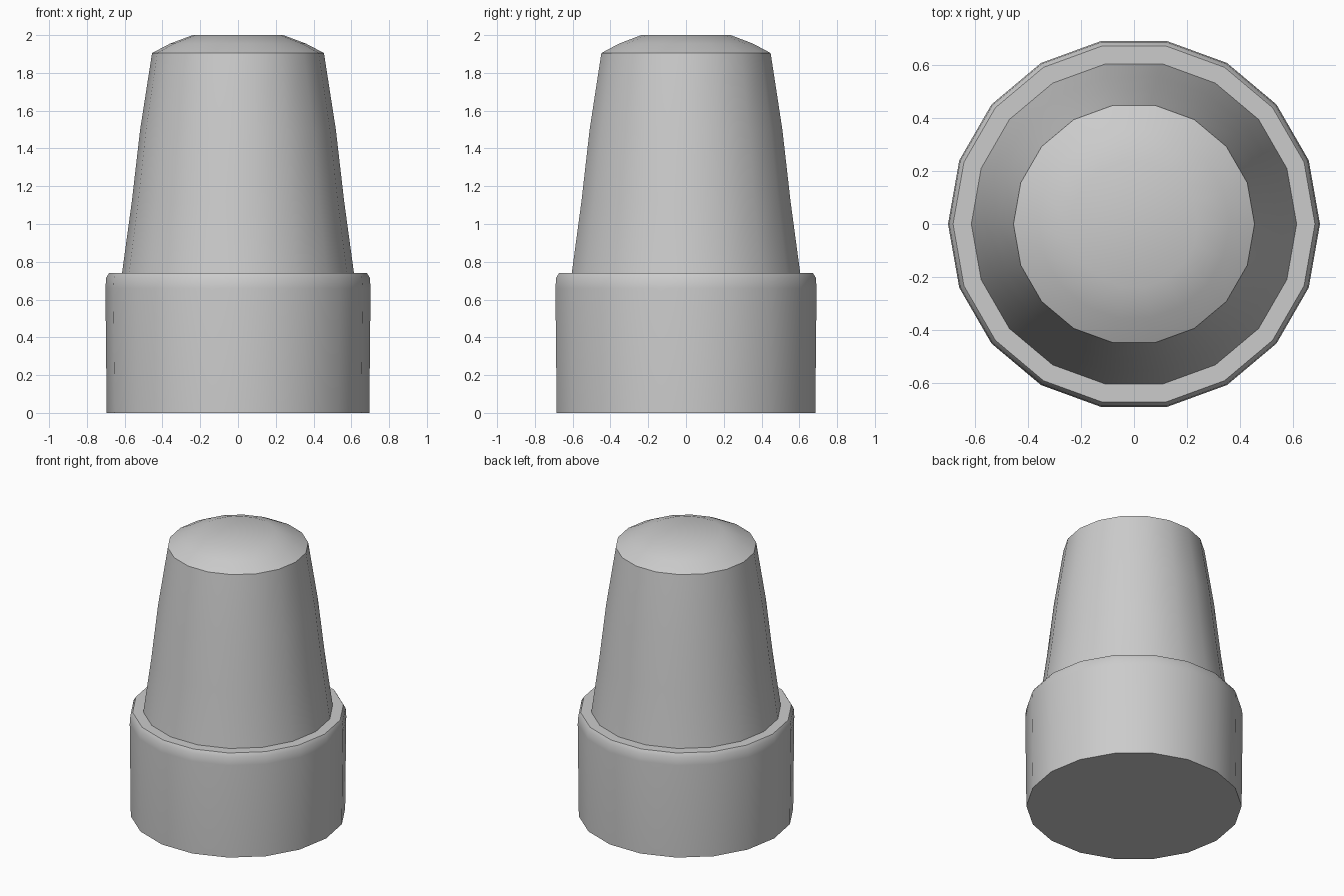
import bpy, bmesh
from math import cos, sin, tau, radians

if "Cube" in bpy.data.objects:
    bpy.data.objects.remove(bpy.data.objects["Cube"])

SIDES = 18


def lathe(name, profile, cap_bottom=False, cap_top=False):
    """Turn a (radius, height) profile around z."""
    bm = bmesh.new()
    rings = [[bm.verts.new((r * cos(tau * i / SIDES), r * sin(tau * i / SIDES), z))
              for i in range(SIDES)] for r, z in profile]
    for a, b in zip(rings, rings[1:]):
        for i in range(SIDES):
            j = (i + 1) % SIDES
            bm.faces.new((a[i], a[j], b[j], b[i]))
    if cap_bottom:
        bm.faces.new(rings[0][::-1])
    if cap_top:
        bm.faces.new(rings[-1])
    mesh = bpy.data.meshes.new(name)
    bm.to_mesh(mesh)
    bm.free()
    obj = bpy.data.objects.new(name, mesh)
    bpy.context.collection.objects.link(obj)
    bpy.ops.object.select_all(action='DESELECT')
    obj.select_set(True)
    bpy.context.view_layer.objects.active = obj
    bpy.ops.object.shade_smooth_by_angle(angle=radians(30))
    return obj


# wide base collar with a rounded rim and a flat shoulder
lathe("base_collar", [(0.695, 0), (0.702, 0.66), (0.698, 0.715),
                      (0.683, 0.74), (0.614, 0.74)], cap_bottom=True)

# tapered body with a slight bulge
lathe("tapered_body", [(0.614, 0.74), (0.562, 1.12), (0.518, 1.5), (0.455, 1.905)])

# shallow domed top
lathe("domed_cap", [(0.455, 1.905), (0.36, 1.955), (0.24, 2.0)], cap_top=True)
